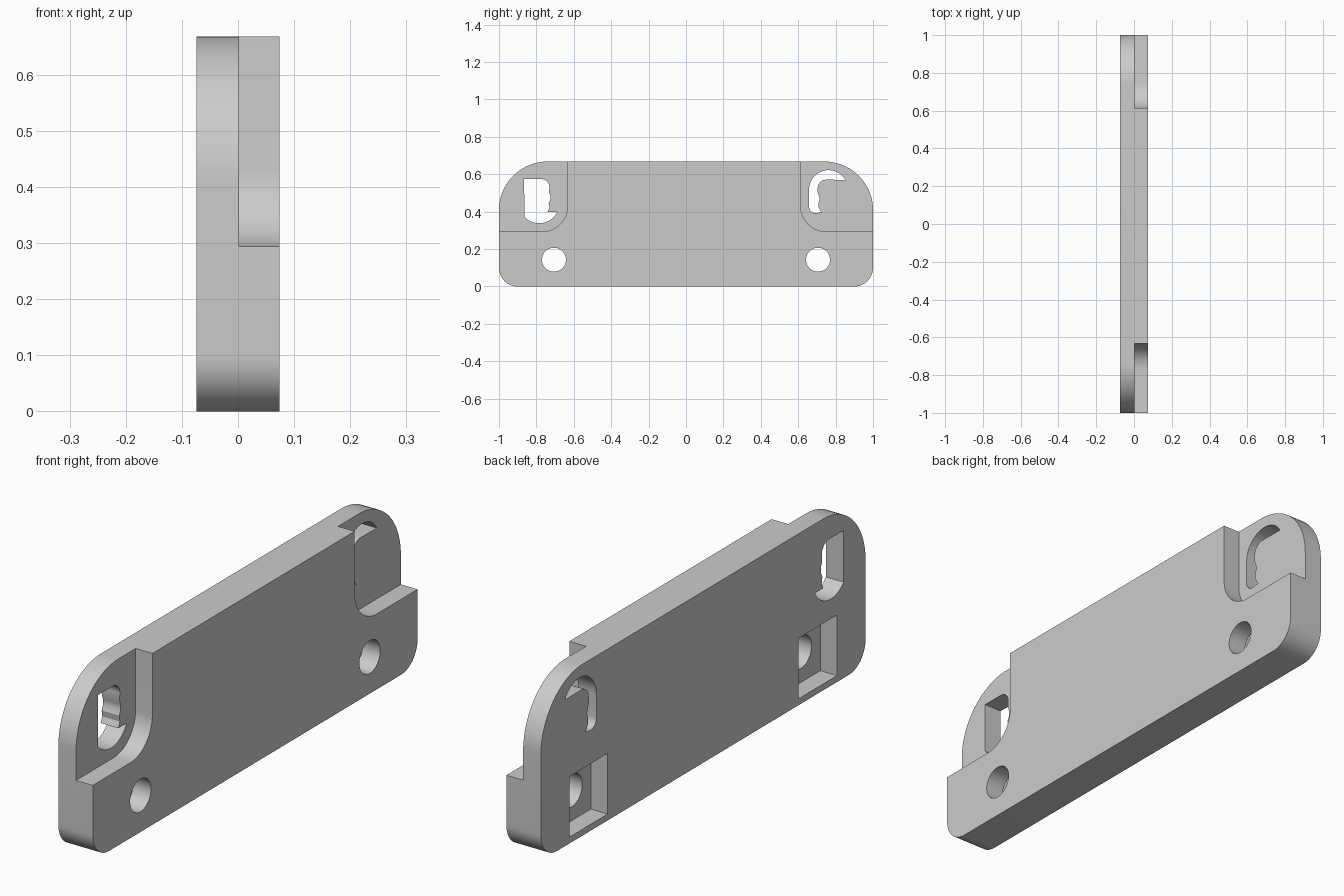
import bpy
import bmesh
from math import sin, cos, radians

HALF = 0.074      # half of the plate thickness
FLOOR = 0.002     # x of the corner recess floors
HEIGHT = 0.668

default = bpy.data.objects.get("Cube")
if default:
    bpy.data.objects.remove(default, do_unlink=True)

grey = bpy.data.materials.new("light grey")
grey.use_nodes = True
grey.diffuse_color = (0.6, 0.6, 0.6, 1)
bsdf = next(n for n in grey.node_tree.nodes if n.type == 'BSDF_PRINCIPLED')
bsdf.inputs["Base Color"].default_value = (0.6, 0.6, 0.6, 1)


def arc(cy, cz, r, start, end, steps=16):
    """Points of an arc in the y-z plane, angles in degrees."""
    angles = [radians(start + (end - start) * i / steps) for i in range(steps + 1)]
    return [(cy + r * cos(a), cz + r * sin(a)) for a in angles]


def prism(name, outline, x0, x1):
    """Extrude a y-z outline along x."""
    bm = bmesh.new()
    face = bm.faces.new([bm.verts.new((x0, y, z)) for y, z in outline])
    grown = bmesh.ops.extrude_face_region(bm, geom=[face])["geom"]
    verts = [v for v in grown if isinstance(v, bmesh.types.BMVert)]
    bmesh.ops.translate(bm, verts=verts, vec=(x1 - x0, 0, 0))
    bmesh.ops.recalc_face_normals(bm, faces=bm.faces)
    mesh = bpy.data.meshes.new(name)
    bm.to_mesh(mesh)
    bm.free()
    mesh.materials.append(grey)
    obj = bpy.data.objects.new(name, mesh)
    bpy.context.collection.objects.link(obj)
    return obj


# Plate with large upper and small lower corner rounds
top_r, low_r = 0.26, 0.1
outline = (arc(1 - low_r, low_r, low_r, -90, 0)
           + arc(1 - top_r, HEIGHT - top_r, top_r, 0, 90, 24)
           + arc(top_r - 1, HEIGHT - top_r, top_r, 90, 180, 24)
           + arc(low_r - 1, low_r, low_r, 180, 270))
plate = prism("mounting_plate", outline, -HALF, HALF)

cutters = []
for side, inner, label in ((-1, 0.633, "front"), (1, 0.613, "back")):
    # Recessed upper corner
    r, base = 0.135, 0.294
    corner = [(side * y, z) for y, z in
              [(1.1, base)] + arc(inner + r, base + r, r, 270, 180)
              + [(inner, 0.8), (1.1, 0.8)]]
    cutters.append(prism(label + "_recess_cutter", corner, FLOOR, 0.2))
    # Bolt hole with a square nut pocket behind it
    cy, cz, half = side * 0.706, 0.143, 0.118
    cutters.append(prism(label + "_hole_cutter", arc(cy, cz, 0.064, 0, 351, 39), -0.2, 0.2))
    square = [(cy + a * half, cz + b * half) for a, b in ((-1, -1), (1, -1), (1, 1), (-1, 1))]
    cutters.append(prism(label + "_pocket_cutter", square, -0.2, -0.002))

# Half-round slot at the front end, with a rippled inner wall
slot = ([(-0.865, 0.575)] + arc(-0.775, 0.53, 0.045, 90, 0, 8)
        + [(-0.733, 0.505), (-0.725, 0.485), (-0.725, 0.465), (-0.734, 0.445),
           (-0.73, 0.42), (-0.74, 0.398)]
        + arc(-0.785, 0.445, 0.107, -26, -138, 20))
cutters.append(prism("front_slot_cutter", slot, -0.2, 0.2))

# Hook-shaped slot at the back end
hook = (arc(0.762, 0.518, 0.104, 30, 180, 24)
        + arc(0.693, 0.427, 0.035, 180, 270, 8)
        + [(0.724, 0.396), (0.71, 0.42), (0.708, 0.445), (0.715, 0.465),
           (0.712, 0.48), (0.703, 0.505)]
        + arc(0.75, 0.525, 0.046, 180, 90, 8))
cutters.append(prism("back_slot_cutter", hook, -0.2, 0.2))

# Cut the plate, then drop the cutters
for cutter in cutters:
    cutter.hide_render = True
    cut = plate.modifiers.new(cutter.name, 'BOOLEAN')
    cut.operation = 'DIFFERENCE'
    cut.solver = 'EXACT'
    cut.object = cutter
bpy.context.view_layer.update()
cut_mesh = bpy.data.meshes.new_from_object(
    plate.evaluated_get(bpy.context.evaluated_depsgraph_get()))
plate.modifiers.clear()
plate.data = cut_mesh
for cutter in cutters:
    bpy.data.objects.remove(cutter, do_unlink=True)

bpy.ops.object.select_all(action='DESELECT')
plate.select_set(True)
bpy.context.view_layer.objects.active = plate
bpy.ops.object.shade_smooth_by_angle(angle=radians(30))
